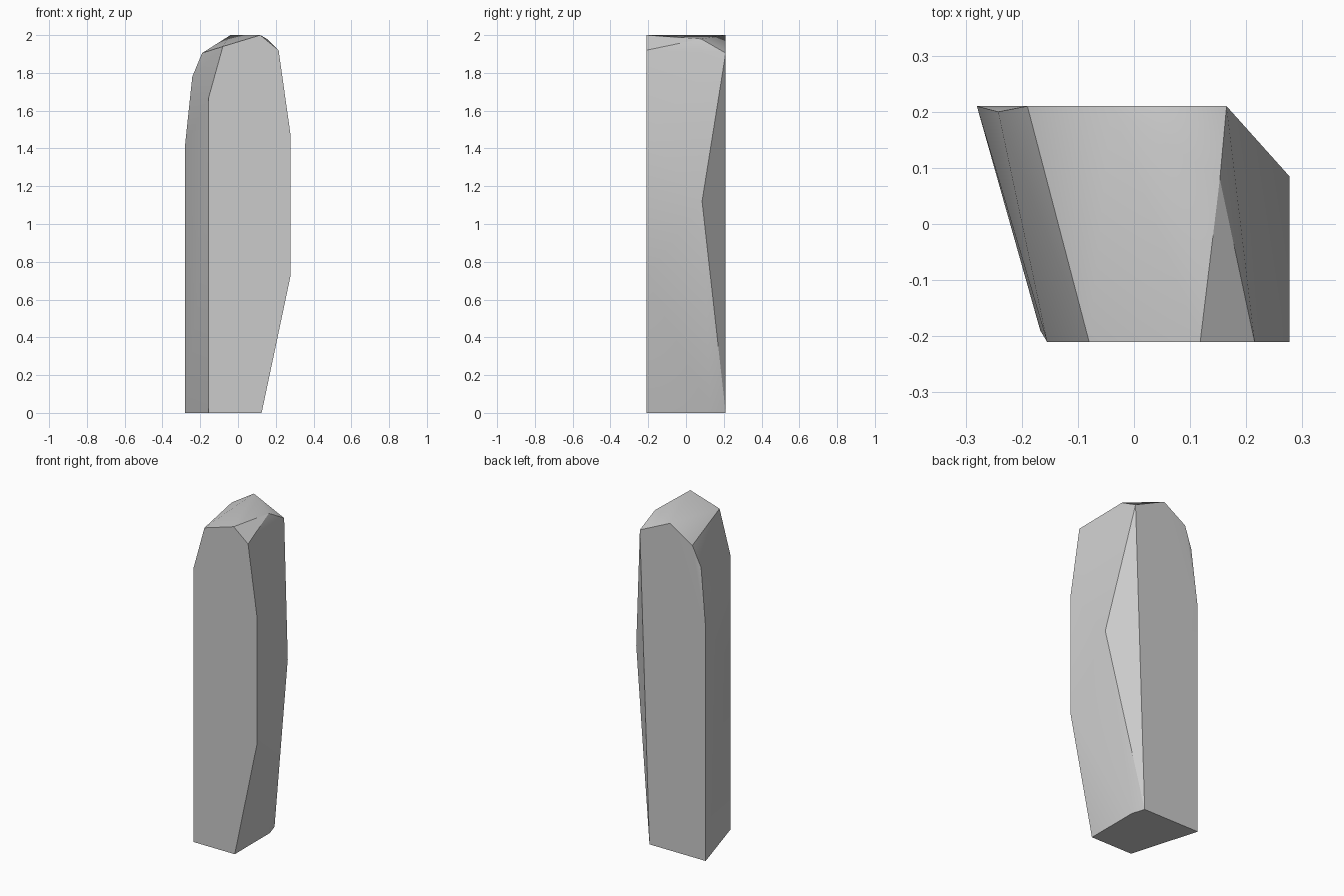
import bpy
import bmesh
import math

cube = bpy.data.objects.get("Cube")
if cube:
    bpy.data.objects.remove(cube, do_unlink=True)

FRONT, BACK = -0.21, 0.21

# Outline of the front face (x, z)
front = [(-0.155, 0), (0.125, 0), (0.277, 0.72), (0.277, 1.48),
         (0.215, 1.92), (0.118, 2.0), (-0.08, 1.94), (-0.155, 1.67)]
# Outline of the back face (x, z)
back = [(-0.28, 0), (0.10, 0), (0.165, 1.905), (-0.04, 2.0),
        (-0.19, 1.905), (-0.28, 1.42)]
# Corners between the two faces: right side, base, top, left shoulder, left side
between = [(0.277, 0.085, 1.12), (0.125, 0.13, 0), (0.153, 0.08, 1.98),
           (-0.242, 0.20, 1.78), (-0.167, -0.19, 1.04)]

points = [(x, FRONT, z) for x, z in front]
points += [(x, BACK, z) for x, z in back] + between

# Chiselled stone: convex hull of the corners
bm = bmesh.new()
for p in points:
    bm.verts.new(p)
bmesh.ops.convex_hull(bm, input=bm.verts)
bmesh.ops.dissolve_limit(bm, angle_limit=math.radians(0.5),
                         verts=bm.verts, edges=bm.edges)
bmesh.ops.recalc_face_normals(bm, faces=bm.faces)
mesh = bpy.data.meshes.new("standing_stone")
bm.to_mesh(mesh)
bm.free()

stone = bpy.data.objects.new("standing_stone", mesh)
bpy.context.collection.objects.link(stone)

# Stone colour
grey = (0.6, 0.6, 0.6, 1)
mat = bpy.data.materials.new("stone_grey")
mat.use_nodes = True
mat.diffuse_color = grey
mat.node_tree.nodes["Principled BSDF"].inputs["Base Color"].default_value = grey
mesh.materials.append(mat)

# Soft shading with sharp main edges
bpy.ops.object.select_all(action="DESELECT")
stone.select_set(True)
bpy.context.view_layer.objects.active = stone
bpy.ops.object.shade_smooth_by_angle(angle=math.radians(30))
